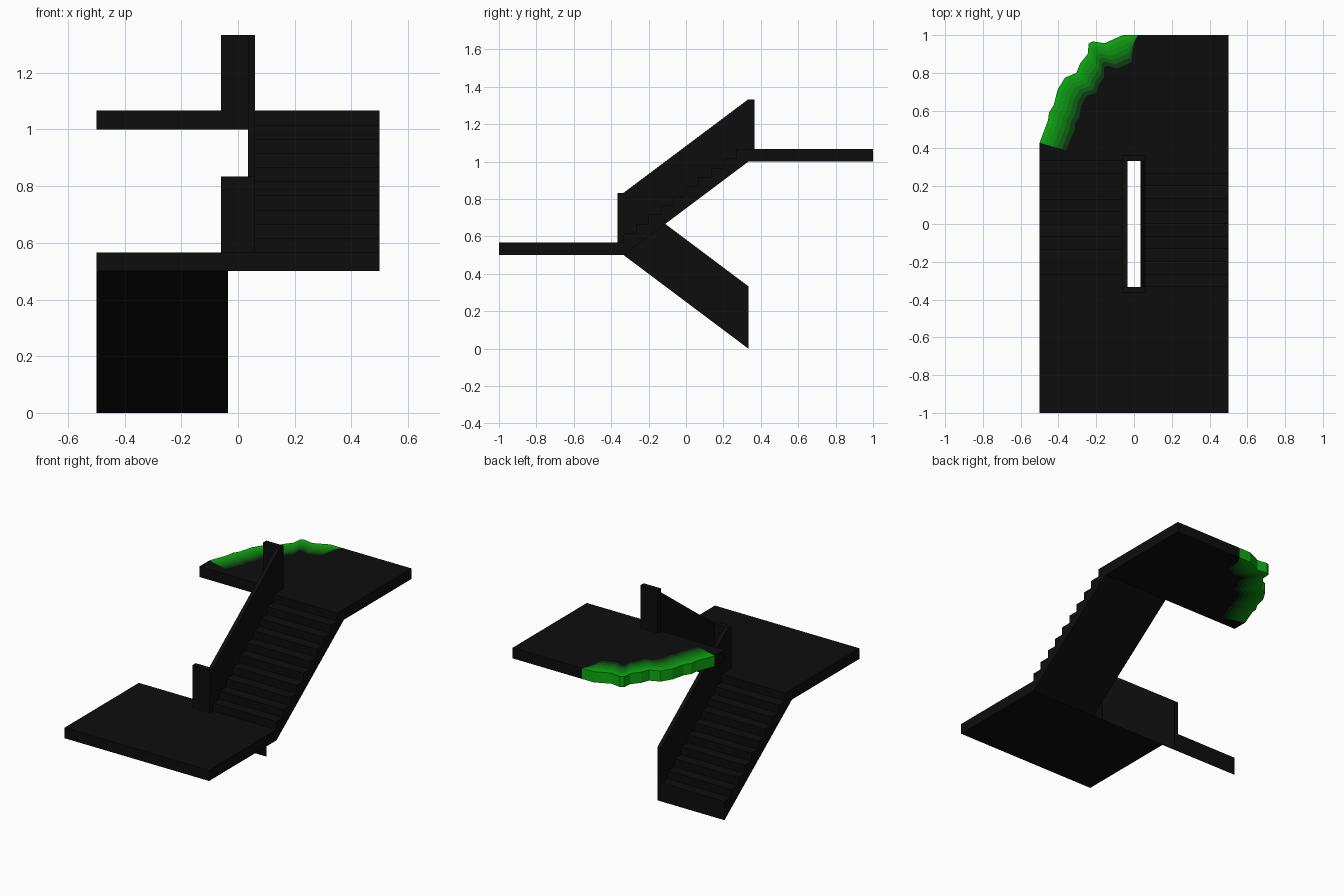
import bpy, bmesh
from mathutils import Vector

if "Cube" in bpy.data.objects:
    bpy.data.objects.remove(bpy.data.objects["Cube"])

T = 1 / 3          # half the run of a flight
SLAB = 0.0667      # landing thickness
GAP, RAIL = 0.035, 0.06
STEPS = 10


def material(name, color):
    m = bpy.data.materials.new(name)
    m.diffuse_color = (*color, 1)
    m.use_nodes = True
    m.node_tree.nodes["Principled BSDF"].inputs["Base Color"].default_value = m.diffuse_color
    return m


SHADES = 6
dark = material("dark_stone", (0.004, 0.004, 0.004))
moss = [material(f"moss_{i}", (0.004, 0.004 + 0.45 * (i + 0.5) / SHADES, 0.006))
        for i in range(SHADES)]


def finish(name, bm, mats):
    bmesh.ops.recalc_face_normals(bm, faces=bm.faces[:])
    me = bpy.data.meshes.new(name)
    bm.to_mesh(me)
    bm.free()
    for m in mats:
        me.materials.append(m)
    ob = bpy.data.objects.new(name, me)
    bpy.context.collection.objects.link(ob)
    return ob


def thicken(bm, offset):
    res = bmesh.ops.extrude_face_region(bm, geom=bm.faces[:], use_keep_orig=True)
    new = [v for v in res["geom"] if isinstance(v, bmesh.types.BMVert)]
    bmesh.ops.translate(bm, verts=new, vec=offset)


def prism(name, profile, x0, x1, turned=False):
    """Extrude a (y, z) profile in x; turned = half turn, one flight lower."""
    s, dz = (-1, -0.5) if turned else (1, 0)
    bm = bmesh.new()
    bm.faces.new([bm.verts.new((s * x0, s * y, z + dz)) for y, z in profile])
    thicken(bm, (s * (x1 - x0), 0, 0))
    return finish(name, bm, [dark])


def box(name, x0, x1, y0, y1, z0, z1):
    return prism(name, [(y0, z0), (y1, z0), (y1, z1), (y0, z1)], x0, x1)


# Stepped flight with sloping soffit, and its solid balustrade
flight = [(T, 1.0), (-T, 0.5)]
for i in range(STEPS):
    z = 0.5 + SLAB + 0.5 * (i + 1) / STEPS
    flight += [(-T + 2 * T * i / STEPS, z), (-T + 2 * T * (i + 1) / STEPS, z)]
wall = [(-T, 0.5), (T, 1.0), (T, 1 + T), (-T, 0.5 + T)]
for label, turned in (("upper", False), ("lower", True)):
    prism(label + "_flight", flight, RAIL, 0.5, turned)
    prism(label + "_balustrade", wall, GAP, RAIL, turned)

# Middle landing and the end walls joining the balustrades
box("middle_landing", -0.5, 0.5, -1, -T, 0.5, 0.5 + SLAB)
box("middle_end_wall", -RAIL, RAIL, -T - 0.033, -T, 0.5 + SLAB, 0.5 + T)
box("upper_end_wall", -RAIL, RAIL, T, T + 0.033, 1 + SLAB, 1 + T)

# Upper landing with a broken, mossy corner
outer = [Vector(p) for p in (
    (-0.5, 0.43), (-0.455, 0.55), (-0.45, 0.59), (-0.425, 0.63), (-0.405, 0.71),
    (-0.365, 0.775), (-0.305, 0.80), (-0.285, 0.85), (-0.245, 0.90),
    (-0.24, 0.955), (-0.22, 0.967), (-0.155, 0.957), (-0.06, 1.0), (0.02, 1.0))]
centre = Vector((0.15, 0.35))
inner = [p + (centre - p).normalized() * 0.15 for p in outer]
inner[0], inner[-1] = Vector((-0.36, 0.39)), Vector((0.0, 0.96))

bm = bmesh.new()
rows = []
for r in range(SHADES + 1):
    rows.append([bm.verts.new((*a.lerp(b, r / SHADES), 1.0)) for a, b in zip(inner, outer)])
for r in range(SHADES):
    for k in range(len(outer) - 1):
        f = bm.faces.new((rows[r][k], rows[r][k + 1], rows[r + 1][k + 1], rows[r + 1][k]))
        f.material_index = r + 1
corners = [bm.verts.new((x, y, 1.0)) for x, y in ((-0.5, T), (0.5, T), (0.5, 1))]
body = corners + [row[-1] for row in rows[:0:-1]] + rows[0][::-1] + [row[0] for row in rows[1:]]
bm.faces.new(body)
thicken(bm, (0, 0, SLAB))
# Broken edge takes the colour of the band next to it
bm.normal_update()
for f in bm.faces:
    if abs(f.normal.z) < 0.5:
        f.material_index = next(g.material_index for e in f.edges for g in e.link_faces
                                if abs(g.normal.z) > 0.5)
finish("upper_landing", bm, [dark] + moss)
